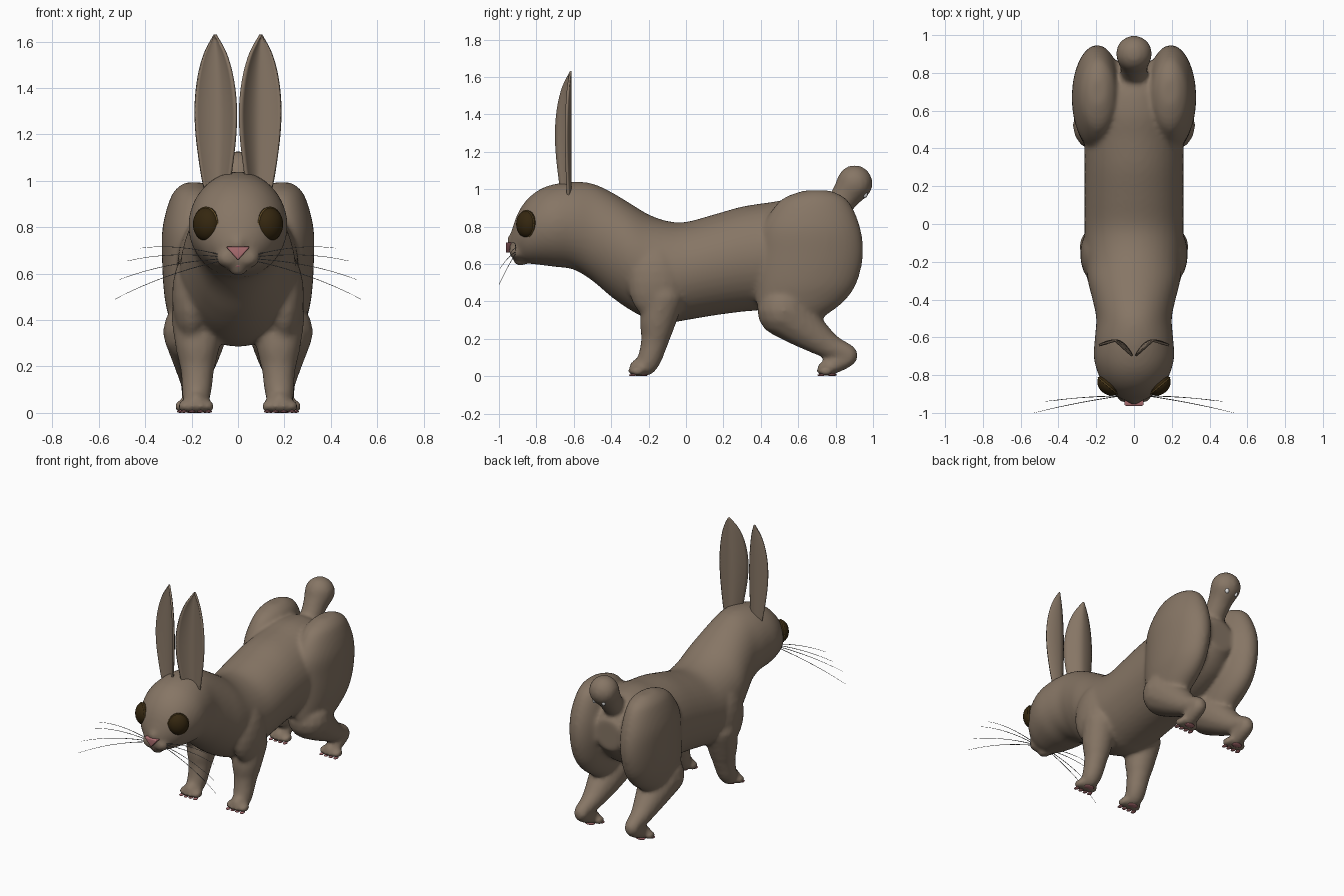
import bpy, bmesh, math
from mathutils import Matrix, Vector

if "Cube" in bpy.data.objects:
    bpy.data.objects.remove(bpy.data.objects["Cube"])


def material(name, r, g, b):
    m = bpy.data.materials.new(name)
    m.use_nodes = True
    m.diffuse_color = (r, g, b, 1)
    m.node_tree.nodes["Principled BSDF"].inputs["Base Color"].default_value = (r, g, b, 1)
    return m


FUR = material("brown fur", 0.24, 0.18, 0.13)
EYE = material("dark eye", 0.035, 0.02, 0.005)
RIM = material("golden eye rim", 0.15, 0.09, 0.025)
PINK = material("pink skin", 0.42, 0.16, 0.17)
GRAY = material("gray whisker", 0.2, 0.2, 0.2)
WHITE = material("white tail fur", 0.75, 0.75, 0.75)


def circle(n):
    return [math.tau * i / n for i in range(n)]


def finish(bm, name, mat, mirror=False):
    bmesh.ops.recalc_face_normals(bm, faces=bm.faces[:])
    mesh = bpy.data.meshes.new(name)
    bm.to_mesh(mesh)
    bm.free()
    mesh.materials.append(mat)
    mesh.shade_smooth()
    ob = bpy.data.objects.new(name, mesh)
    bpy.context.collection.objects.link(ob)
    if mirror:
        ob.modifiers.new("Mirror", 'MIRROR').use_mirror_merge = False
    return ob


def spline(keys, steps):
    """Catmull-Rom interpolation through tuples of any length."""
    out = []
    for i in range(len(keys) - 1):
        a, b, c, d = (keys[max(0, min(len(keys) - 1, i + k))] for k in (-1, 0, 1, 2))
        for s in range(steps):
            t = s / steps
            out.append(tuple(
                q + t / 2 * (r - p + t * (2 * p - 5 * q + 4 * r - w + t * (3 * (q - r) + w - p)))
                for p, q, r, w in zip(a, b, c, d)))
    return out + [keys[-1]]


def loft(bm, rings):
    """Skin a list of closed rings of points and cap both ends."""
    rows = [[bm.verts.new(p) for p in ring] for ring in rings]
    n = len(rows[0])
    for a, b in zip(rows, rows[1:]):
        for i in range(n):
            bm.faces.new((a[i], a[(i + 1) % n], b[(i + 1) % n], b[i]))
    bm.faces.new(rows[0][::-1])
    bm.faces.new(rows[-1])


def ball(bm, centre, radii, turn=0, seg=20):
    """Ellipsoid built from stacked rings, tiny at the poles."""
    place = (Matrix.Translation(centre) @ Matrix.Rotation(turn, 4, 'Z')
             @ Matrix.Diagonal((*radii, 1)))
    half = seg // 2
    tilts = [math.pi * min(max(i, .1), half - .1) / half for i in range(half + 1)]
    loft(bm, [[place @ Vector((math.sin(t) * math.cos(a), math.sin(t) * math.sin(a), math.cos(t)))
               for a in circle(seg)] for t in tilts])


def limb(bm, keys):
    for x, y, z, r in spline(keys, 5):
        ball(bm, (x, y, z), (r, r, r), seg=16)


# Body: torso, neck and head lofted along y from (y, top, bottom, half width)
body = bmesh.new()
PROFILE = [(-.935, .77, .66, .05), (-.9, .87, .63, .11), (-.85, .945, .605, .16),
           (-.78, 1, .595, .195), (-.7, 1.028, .585, .213), (-.6, 1.04, .57, .207),
           (-.5, 1.03, .51, .2), (-.4, .985, .425, .22), (-.3, .925, .355, .245),
           (-.2, .865, .305, .255), (-.1, .83, .285, .262), (0, .825, .3, .262),
           (.15, .865, .325, .262), (.3, .907, .345, .262), (.45, .93, .36, .262),
           (.6, .95, .4, .25), (.75, .92, .48, .2), (.86, .8, .6, .1)]
loft(body, [[(w * math.cos(a), y, (top + low) / 2 + (top - low) / 2 * math.sin(a))
             for a in circle(40)] for y, top, low, w in spline(PROFILE, 4)])
ball(body, (0, -.885, .63), (.042, .042, .042))
ball(body, (0, -.915, .725), (.042, .042, .042))

# Haunch lofted along z from (z, y, depth, x, width)
HAUNCH = [(.993, .7, .07, .19, .04), (.94, .685, .18, .19, .095), (.8, .67, .26, .195, .13),
          (.65, .667, .28, .195, .132), (.5, .645, .268, .195, .122),
          (.4, .61, .235, .19, .105), (.32, .57, .17, .185, .085)]
for s in (-1, 1):
    loft(body, [[(s * (x + w * math.cos(a)), y + d * math.sin(a), z) for a in circle(40)]
                for z, y, d, x, w in spline(HAUNCH, 5)])
    # Hind leg, heel and foot
    limb(body, [(s * .185, .52, .35, .14), (s * .185, .63, .26, .108),
                (s * .19, .76, .165, .07), (s * .195, .87, .112, .05),
                (s * .195, .8, .066, .05), (s * .195, .74, .04, .04)])
    # Shoulder, front leg and foot
    ball(body, (s * .2, -.16, .5), (.085, .15, .2))
    limb(body, [(s * .18, -.12, .42, .11), (s * .175, -.15, .3, .098),
                (s * .175, -.165, .2, .076), (s * .177, -.19, .11, .066),
                (s * .18, -.215, .06, .058), (s * .18, -.26, .045, .045)])
    # Toes on both feet
    for k in range(4):
        x = s * (.126 + .036 * k)
        dy = .012 * abs(k - 1.5)
        ball(body, (x, -.278 + dy, .028), (.024, .04, .028), seg=12)
        ball(body, (x + s * .015, .73 + dy, .028), (.024, .04, .028), seg=12)
    # Cheek of the muzzle
    ball(body, (s * .04, -.9, .668), (.055, .048, .045))

# Tail with a round tip
limb(body, [(0, .78, .86, .07), (0, .85, .96, .078), (0, .902, 1.032, .097)])

body_ob = finish(body, "body", FUR)
remesh = body_ob.modifiers.new("Blend", 'REMESH')
remesh.mode = 'VOXEL'
remesh.voxel_size = .014
remesh.use_smooth_shade = True
smooth = body_ob.modifiers.new("Soften", 'SMOOTH')
smooth.factor = .5
smooth.iterations = 6

# Ears: cupped leaves from (z, half width), open to the front
ear = bmesh.new()
LEAF = [(.96, .05), (1.05, .066), (1.2, .084), (1.33, .087), (1.45, .073), (1.55, .045),
        (1.63, .002)]
rows = []
for z, w in spline(LEAF, 5):
    row = []
    for i in range(17):
        u = i / 8 - 1
        cup = (.08 if u < 0 else .025) * u * u * w / .087
        row.append(ear.verts.new((.097 + .008 * (z - 1.3) + u * w, -.617 - cup, z)))
    rows.append(row)
for a, b in zip(rows, rows[1:]):
    for i in range(16):
        ear.faces.new((a[i], a[i + 1], b[i + 1], b[i]))
ear_ob = finish(ear, "ears", FUR, mirror=True)
shell = ear_ob.modifiers.new("Thickness", 'SOLIDIFY')
shell.thickness = .012
shell.offset = 0

# Eyes and their rims
TURN = math.radians(40)
eyes = bmesh.new()
ball(eyes, (.134, -.85, .813), (.066, .052, .073), TURN, 32)
finish(eyes, "eyes", EYE, mirror=True)
rims = bmesh.new()
place = Matrix.Translation((.139, -.856, .813)) @ Matrix.Rotation(TURN, 4, 'Z')
loops = []
for a in circle(40) + [0]:
    loops.append([place @ Vector((math.cos(a) * (.065 + .004 * math.cos(b)),
                                  .004 * math.sin(b),
                                  math.sin(a) * (.072 + .004 * math.cos(b))))
                  for b in circle(8)])
loft(rims, loops)
finish(rims, "eye_rims", RIM, mirror=True)

# Nose: triangular wedge
nose = bmesh.new()
TRIANGLE = [(-.052, .716), (.052, .716), (0, .658)]
loft(nose, [[(x, y, z) for x, z in TRIANGLE] for y in (-.963, -.91)])
nose_ob = finish(nose, "nose", PINK)
bevel = nose_ob.modifiers.new("Rounding", 'BEVEL')
bevel.width = .006
bevel.segments = 3

# Lower lip
lip = bmesh.new()
ball(lip, (0, -.92, .634), (.022, .008, .007))
finish(lip, "lip", PINK)

# Paw pads under the feet
pads = bmesh.new()
for x, y in ((.18, -.278), (.195, .73)):
    for k in range(4):
        ball(pads, (x + .036 * (k - 1.5), y - .008, .006), (.014, .02, .006), seg=12)
    ball(pads, (x, y + .05, .008), (.035, .025, .008), seg=16)
finish(pads, "paw_pads", PINK, mirror=True)

# White patches under the tail
patch = bmesh.new()
ball(patch, (.035, .957, .974), (.014, .014, .02), seg=16)
finish(patch, "tail_patches", WHITE, mirror=True)

# Whiskers: fine tapering curves
curve = bpy.data.curves.new("whiskers", 'CURVE')
curve.dimensions = '3D'
curve.bevel_depth = .0022
curve.bevel_resolution = 1
curve.materials.append(GRAY)
TIPS = [(.42, -.935, .71), (.475, -.94, .655), (.51, -.995, .575), (.53, -1, .49)]
for s in (-1, 1):
    for k, (x, y, z) in enumerate(TIPS):
        root = Vector((s * .07, -.91, .68 - .008 * k))
        tip = Vector((s * x, y, z))
        bend = root.lerp(tip, .55) + Vector((0, .012, .035))
        line = curve.splines.new('POLY')
        line.points.add(8)
        for i, p in enumerate(line.points):
            t = i / 8
            p.co = (*root.lerp(bend, t).lerp(bend.lerp(tip, t), t), 1)
            p.radius = 1 - .6 * t
whiskers = bpy.data.objects.new("whiskers", curve)
bpy.context.collection.objects.link(whiskers)
